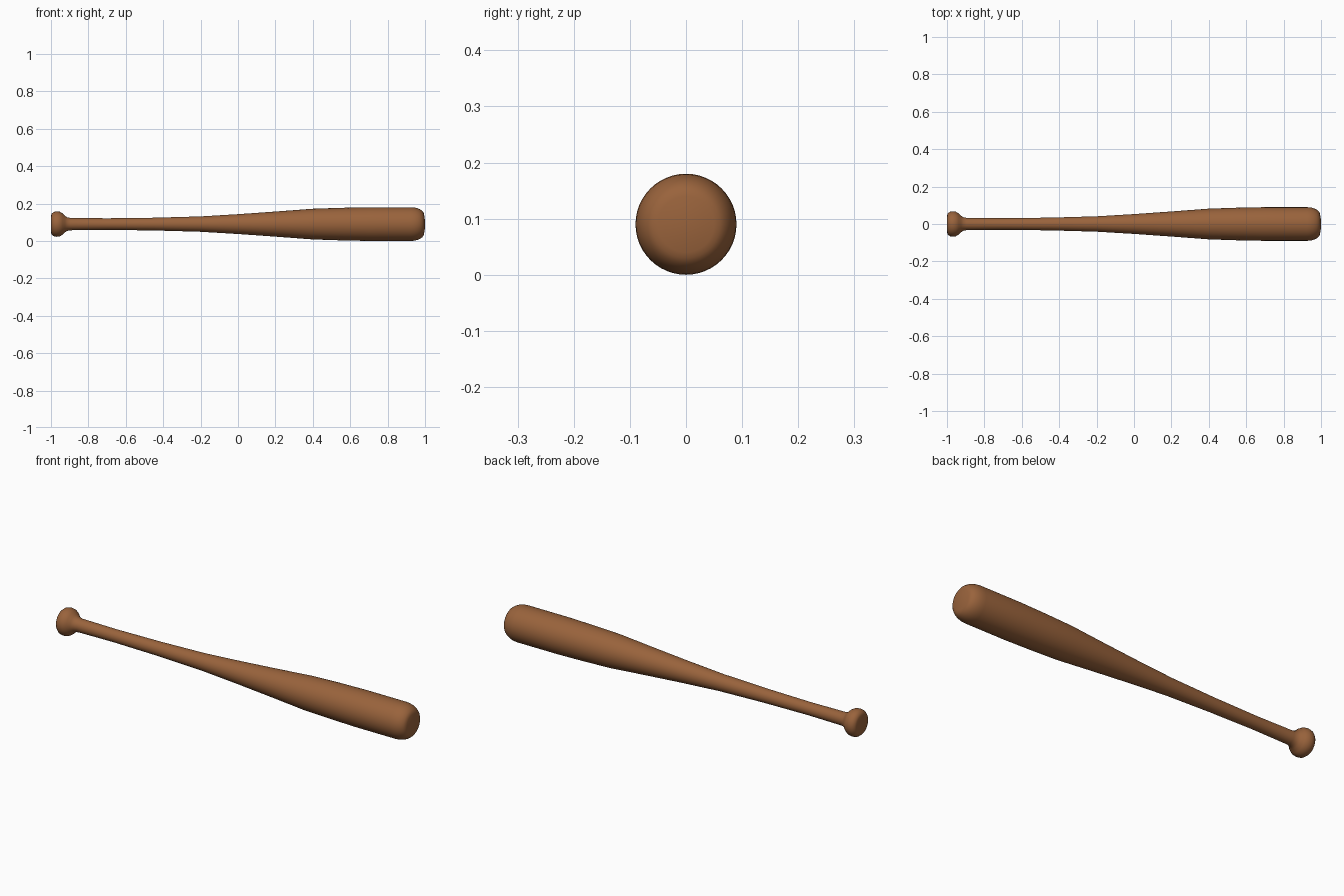
import bpy, bmesh, math

if "Cube" in bpy.data.objects:
    bpy.data.objects.remove(bpy.data.objects["Cube"])

SIDES = 48
AXIS_Z = 0.09

# Profile along the bat: (x, radius), knob end to barrel end
knob = [(-1.0, 0.0), (-1.0, 0.045), (-0.996, 0.056), (-0.985, 0.065), (-0.97, 0.068),
        (-0.953, 0.066), (-0.938, 0.057), (-0.925, 0.044), (-0.912, 0.036), (-0.895, 0.033)]
shaft = [(-0.7, 0.031), (-0.45, 0.034), (-0.2, 0.041), (0.0, 0.053), (0.2, 0.067),
         (0.4, 0.082), (0.55, 0.087), (0.7, 0.09), (0.925, 0.09)]
# Rounded barrel tip: quarter ellipse, then a nearly flat end
tip = [(0.925 + 0.07 * math.sin(a), 0.05 + 0.04 * math.cos(a))
       for a in (math.radians(15 * i) for i in range(1, 7))]
tip += [(0.999, 0.025), (1.0, 0.0)]

# Lathe the profile around the x axis
bm = bmesh.new()
verts = [bm.verts.new((x, 0, r)) for x, r in knob + shaft + tip]
edges = [bm.edges.new(pair) for pair in zip(verts, verts[1:])]
bmesh.ops.spin(bm, geom=verts + edges, cent=(0, 0, 0), axis=(1, 0, 0),
               angle=math.tau, steps=SIDES)
bmesh.ops.remove_doubles(bm, verts=bm.verts, dist=0.0005)
bmesh.ops.recalc_face_normals(bm, faces=bm.faces)
for f in bm.faces:
    f.smooth = True

mesh = bpy.data.meshes.new("bat")
bm.to_mesh(mesh)
bm.free()
bat = bpy.data.objects.new("bat", mesh)
bat.location.z = AXIS_Z
bpy.context.collection.objects.link(bat)

# Brown wood
wood = bpy.data.materials.new("brown wood")
wood.diffuse_color = (0.32, 0.125, 0.045, 1)
wood.use_nodes = True
wood.node_tree.nodes["Principled BSDF"].inputs["Base Color"].default_value = wood.diffuse_color
mesh.materials.append(wood)

bpy.context.view_layer.objects.active = bat
bat.select_set(True)
bpy.ops.object.shade_smooth_by_angle(angle=math.radians(50))
